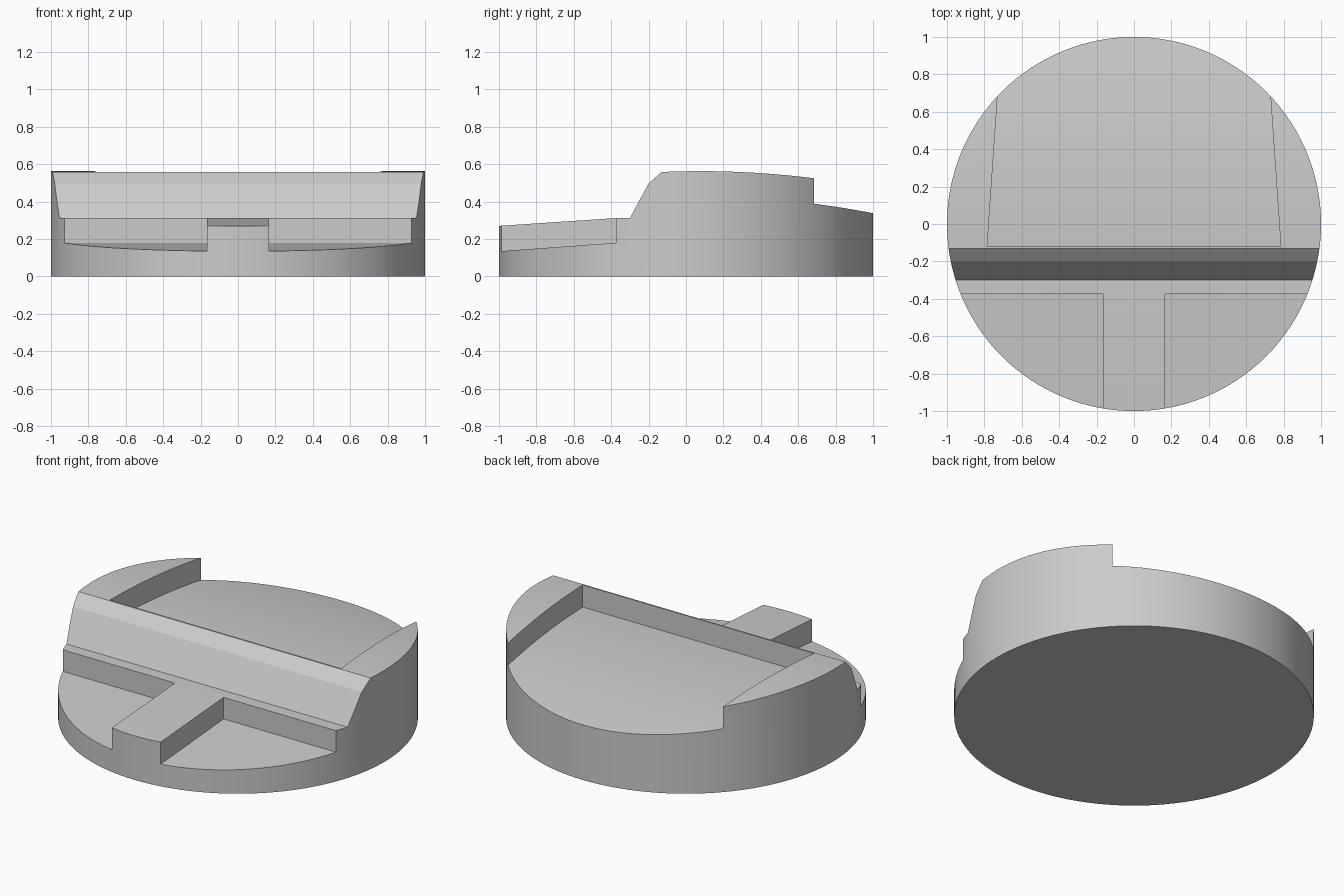
import bpy
import bmesh
import math

cube = bpy.data.objects.get("Cube")
if cube:
    bpy.data.objects.remove(cube, do_unlink=True)

grey = bpy.data.materials.new("plain grey")
grey.use_nodes = True
colour = (0.6, 0.6, 0.6, 1)
grey.diffuse_color = colour
grey.node_tree.nodes["Principled BSDF"].inputs["Base Color"].default_value = colour


def make_object(name, bm):
    bmesh.ops.recalc_face_normals(bm, faces=bm.faces)
    mesh = bpy.data.meshes.new(name)
    bm.to_mesh(mesh)
    bm.free()
    mesh.materials.append(grey)
    obj = bpy.data.objects.new(name, mesh)
    bpy.context.collection.objects.link(obj)
    return obj


def prism(name, profile, left, right):
    """Extrude a (y, z) profile across x; left and right give x from y."""
    bm = bmesh.new()
    rings = [[bm.verts.new((side(y), y, z)) for y, z in profile]
             for side in (left, right)]
    bm.faces.new(rings[0])
    bm.faces.new(rings[1][::-1])
    n = len(profile)
    for i in range(n):
        j = (i + 1) % n
        bm.faces.new((rings[0][i], rings[1][i], rings[1][j], rings[0][j]))
    return make_object(name, bm)


def carve(target, tool, operation):
    """Apply a boolean and discard the tool."""
    tool.hide_render = True
    mod = target.modifiers.new("carve", "BOOLEAN")
    mod.operation = operation
    mod.solver = "EXACT"
    mod.object = tool
    bpy.context.view_layer.objects.active = target
    bpy.ops.object.modifier_apply(modifier=mod.name)
    bpy.data.objects.remove(tool, do_unlink=True)


def crown(y):
    return 0.563 - 0.105 * (y - 0.08) ** 2


def crown_points(start, end, drop=0.0, steps=16):
    ys = [start + (end - start) * i / steps for i in range(steps + 1)]
    return [(y, crown(y) - drop) for y in ys]


# Round body
bm = bmesh.new()
bmesh.ops.create_cone(bm, cap_ends=True, segments=128, radius1=1, radius2=1, depth=1)
bmesh.ops.translate(bm, verts=bm.verts, vec=(0, 0, 0.5))
body = make_object("round_body", bm)

# Stepped and crowned top
outline = [(-1.2, -0.2), (-1.2, 0.257), (-0.375, 0.312), (-0.3, 0.312), (-0.2, 0.497)]
outline += crown_points(-0.13, 1.2) + [(1.2, -0.2)]
carve(body, prism("top_outline", outline, lambda y: -1.2, lambda y: 1.2), "INTERSECT")


# Tapered rear pocket
def pocket_side(y):
    return 0.785 - 0.069 * (y + 0.12)


floor = crown_points(-0.12, 1.2, 0.136)
pocket = prism("pocket_tool", [(-0.12, 0.8)] + floor + [(1.2, 0.8)],
               lambda y: -pocket_side(y), pocket_side)
carve(body, pocket, "DIFFERENCE")

# Sunken front panels, leaving a central rib
panel = [(-1.2, 0.8), (-1.2, 0.12), (-0.375, 0.18), (-0.375, 0.8)]
for sign in (-1, 1):
    tool = prism("panel_tool", panel, lambda y: sign * 0.165, lambda y: sign * 1.2)
    carve(body, tool, "DIFFERENCE")

# Smooth round side and crown with crisp edges
bpy.ops.object.select_all(action="DESELECT")
body.select_set(True)
bpy.context.view_layer.objects.active = body
bpy.ops.object.shade_smooth_by_angle(angle=math.radians(15))
